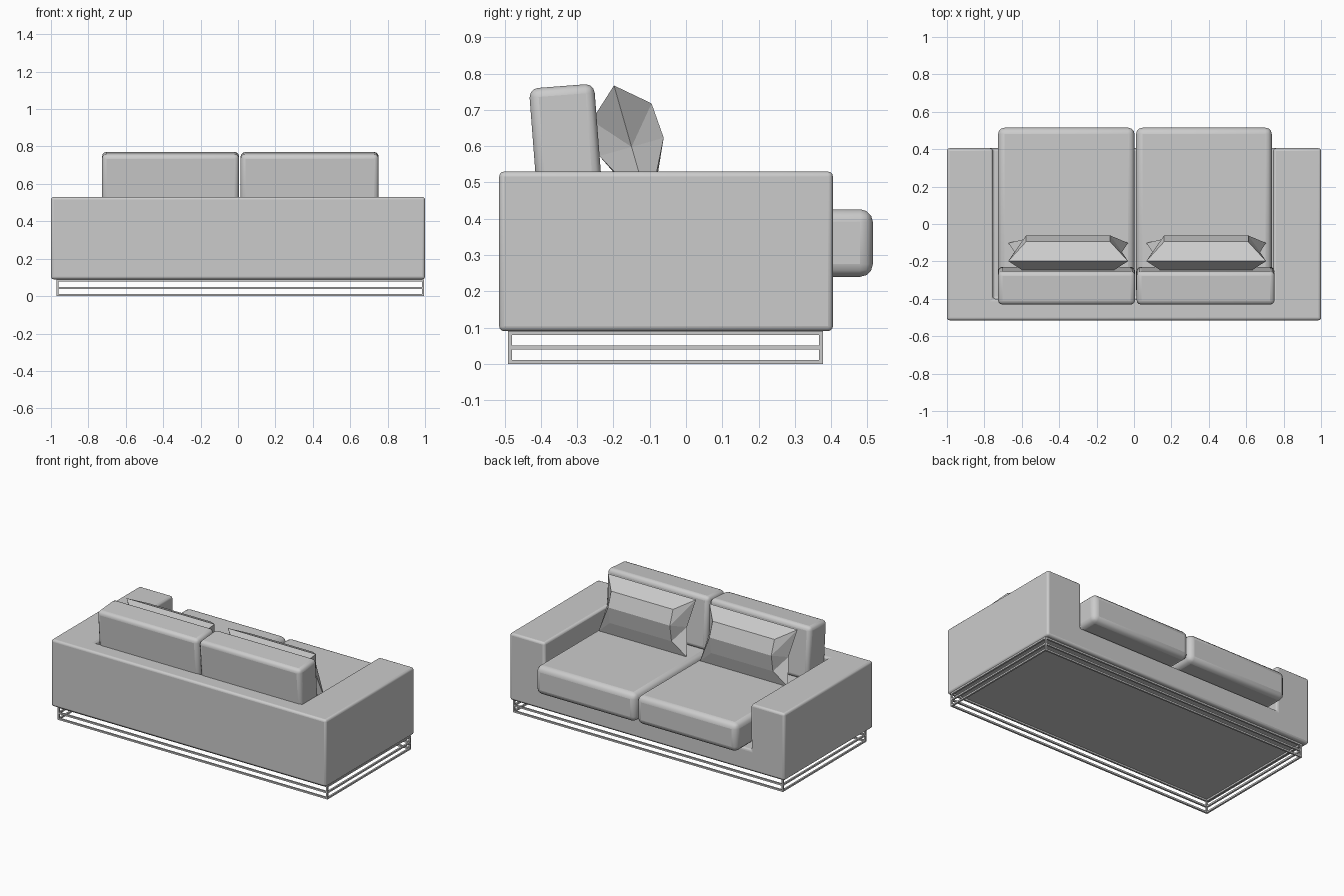
import bpy, bmesh, math
from mathutils import Matrix, Vector

cube = bpy.data.objects.get("Cube")
if cube:
    bpy.data.objects.remove(cube, do_unlink=True)

# One grey upholstery colour
grey = bpy.data.materials.new("soft_grey")
grey.use_nodes = True
GREY = (0.6, 0.6, 0.6, 1)
grey.diffuse_color = GREY
grey.node_tree.nodes["Principled BSDF"].inputs["Base Color"].default_value = GREY


def make_object(name, bm, bevel=0, segments=3, smooth=False):
    bmesh.ops.recalc_face_normals(bm, faces=bm.faces)
    mesh = bpy.data.meshes.new(name)
    bm.to_mesh(mesh)
    bm.free()
    mesh.materials.append(grey)
    obj = bpy.data.objects.new(name, mesh)
    bpy.context.collection.objects.link(obj)
    if bevel:
        mod = obj.modifiers.new("rounded_edges", "BEVEL")
        mod.width = bevel
        mod.segments = segments
        mod.limit_method = "ANGLE"
    if smooth:
        bpy.ops.object.select_all(action="DESELECT")
        obj.select_set(True)
        bpy.context.view_layer.objects.active = obj
        bpy.ops.object.shade_smooth_by_angle(angle=math.radians(35))
    return obj


def add_box(bm, lo, hi):
    lo, hi = Vector(lo), Vector(hi)
    matrix = Matrix.Translation((lo + hi) / 2) @ Matrix.Diagonal((*(hi - lo), 1))
    bmesh.ops.create_cube(bm, size=1, matrix=matrix)


# Sofa body: floor, two arms and backrest as one solid, from grid cells
xs, ys, zs = (-1, -0.755, 0.745, 1), (-0.515, -0.40, 0.405), (0.09, 0.23, 0.53)
solid = {(i, j, k) for i in range(3) for j in range(2) for k in range(2)} - {(1, 1, 1)}
bm = bmesh.new()
for cell in solid:
    for axis in range(3):
        for side in (0, 1):
            beside = list(cell)
            beside[axis] += 2 * side - 1
            if tuple(beside) in solid:
                continue
            corners = []
            for a, b in ((0, 0), (1, 0), (1, 1), (0, 1)):
                p = list(cell)
                p[axis] += side
                p[(axis + 1) % 3] += a
                p[(axis + 2) % 3] += b
                corners.append(bm.verts.new((xs[p[0]], ys[p[1]], zs[p[2]])))
            bm.faces.new(corners)
bmesh.ops.remove_doubles(bm, verts=bm.verts, dist=1e-5)
bmesh.ops.recalc_face_normals(bm, faces=bm.faces)
bmesh.ops.dissolve_limit(bm, angle_limit=0.02, verts=bm.verts, edges=bm.edges)
make_object("sofa_body", bm, 0.014, 3, True)

# Base: three thin rectangular rails joined by corner posts
X0, X1, Y0, Y1, T = -0.97, 0.995, -0.49, 0.378, 0.011
bm = bmesh.new()
for z in (0, 0.039, 0.079):
    for y in (Y0, Y1 - T):
        add_box(bm, (X0, y, z), (X1, y + T, z + T))
    for x in (X0, X1 - T):
        add_box(bm, (x, Y0 + T, z), (x + T, Y1 - T, z + T))
for x in (X0, X1 - T):
    for y in (Y0, Y1 - T):
        for z0, z1 in ((T, 0.039), (0.039 + T, 0.079)):
            add_box(bm, (x, y, z0), (x + T, y + T, z1))
make_object("base_rails", bm)

# Seat cushions
for side, x0, x1 in (("right", -0.727, 0.003), ("left", 0.011, 0.737)):
    bm = bmesh.new()
    add_box(bm, (x0, -0.385, 0.24), (x1, 0.515, 0.426))
    make_object("seat_cushion_" + side, bm, 0.035, 3, True)

# Back cushions, leaning slightly against the backrest
for side, x0, x1 in (("right", -0.727, 0.006), ("left", 0.014, 0.752)):
    bm = bmesh.new()
    half = (x1 - x0) / 2
    add_box(bm, (-half, -0.09, -0.172), (half, 0.09, 0.172))
    obj = make_object("back_cushion_" + side, bm, 0.025, 3, True)
    obj.location = ((x0 + x1) / 2, -0.33, 0.594)
    obj.rotation_euler.x = math.radians(4.4)

# Throw pillows: eight-point seam with bulging panels front and back
ring = [(-1, -1), (0, -1), (1, -1), (1, 0), (1, 1), (0, 1), (-1, 1), (-1, 0)]


def throw_pillow(name, x):
    bm = bmesh.new()
    # seam corners stick out, the side midpoints are drawn in
    seam = [bm.verts.new(((0.32 if v else 0.288) * u, 0, 0.176 * v)) for u, v in ring]
    for sign in (1, -1):
        depth = {1: 0.086, 0: 0.092, -1: 0.045}
        panel = [bm.verts.new((0.225 * u, sign * depth[v], 0.1 * v)) for u, v in ring]
        centre = bm.verts.new((0, sign * 0.092, 0))
        for i in range(8):
            j = (i + 1) % 8
            bm.faces.new((seam[i], seam[j], panel[j]))
            bm.faces.new((seam[i], panel[j], panel[i]))
            bm.faces.new((panel[i], panel[j], centre))
    obj = make_object(name, bm)
    obj.location = (x, -0.15, 0.598)
    obj.rotation_euler.x = math.radians(16)


throw_pillow("throw_pillow_right", -0.352)
throw_pillow("throw_pillow_left", 0.386)
